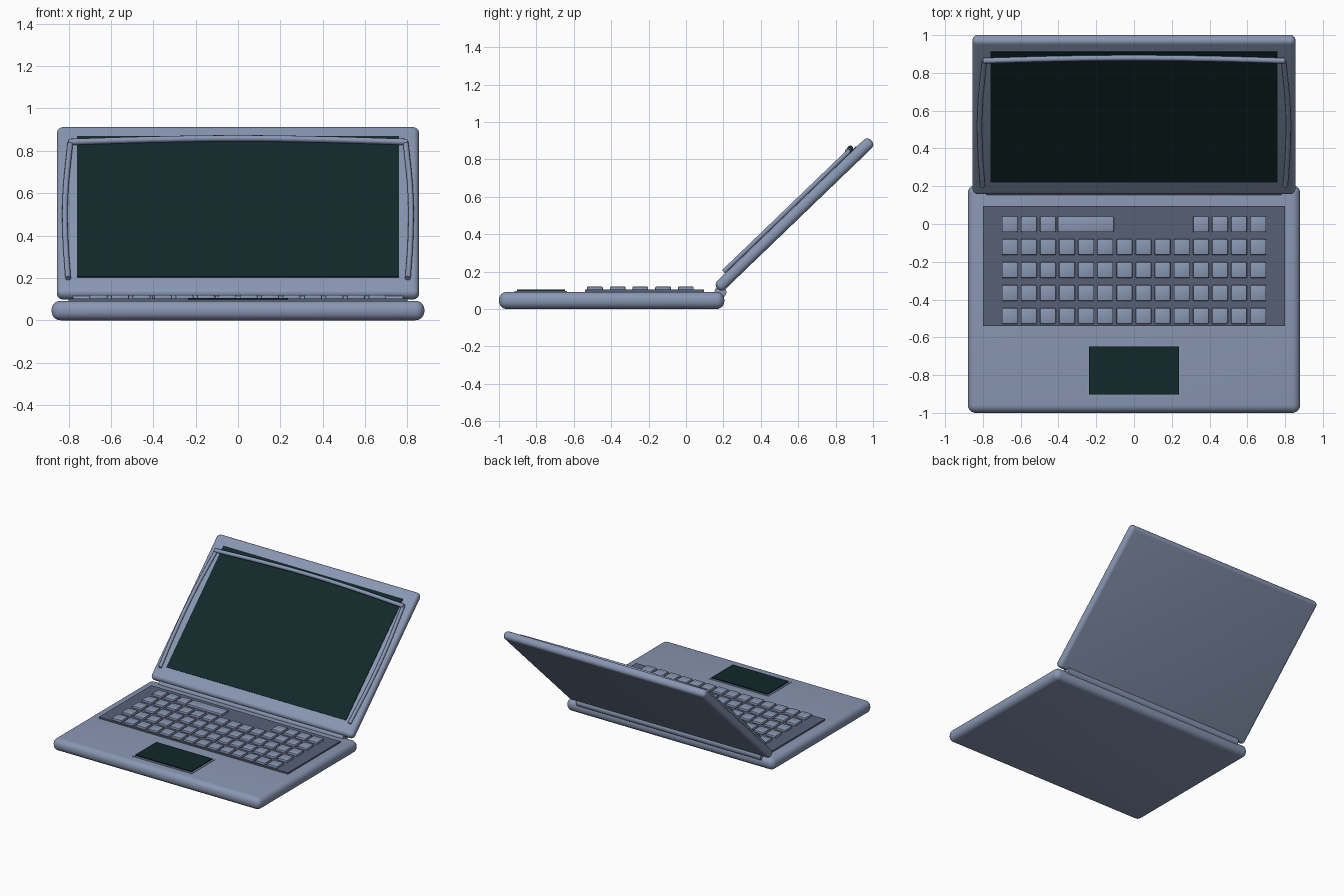
import bpy, math
from mathutils import Matrix, Vector

if "Cube" in bpy.data.objects:
    bpy.data.objects.remove(bpy.data.objects["Cube"])


def material(name, rgb):
    m = bpy.data.materials.new(name)
    m.diffuse_color = (*rgb, 1)
    m.use_nodes = True
    m.node_tree.nodes["Principled BSDF"].inputs["Base Color"].default_value = m.diffuse_color
    return m


BODY = material("blue grey", (0.25, 0.31, 0.45))
DECK = material("dark slate", (0.095, 0.117, 0.18))
GLASS = material("dark teal", (0.006, 0.021, 0.023))


def finish(ob, name, mat, angle=35):
    ob.name = name
    ob.data.materials.clear()
    ob.data.materials.append(mat)
    bpy.ops.object.shade_smooth_by_angle(angle=math.radians(angle))
    return ob


def box(name, lo, hi, mat, bevel=0.0, segments=3):
    """Box between two corners, with optional rounded edges."""
    lo, hi = Vector(lo), Vector(hi)
    bpy.ops.mesh.primitive_cube_add(size=1)
    ob = bpy.context.object
    ob.data.transform(Matrix.Translation((lo + hi) / 2) @ Matrix.Diagonal((*(hi - lo), 1)))
    if bevel:
        mod = ob.modifiers.new("bevel", 'BEVEL')
        mod.width, mod.segments = bevel, segments
        bpy.ops.object.modifier_apply(modifier=mod.name)
    return finish(ob, name, mat)


def tube(name, pts, radius, mat):
    """Smooth round bar through a few points."""
    cu = bpy.data.curves.new(name, 'CURVE')
    cu.dimensions = '3D'
    cu.bevel_depth, cu.bevel_resolution, cu.use_fill_caps = radius, 3, True
    cu.resolution_u = 6
    sp = cu.splines.new('BEZIER')
    sp.bezier_points.add(len(pts) - 1)
    for bp, p in zip(sp.bezier_points, pts):
        bp.co = p
        bp.handle_left_type = bp.handle_right_type = 'AUTO'
    ob = bpy.data.objects.new(name, cu)
    bpy.context.collection.objects.link(ob)
    bpy.ops.object.select_all(action='DESELECT')
    ob.select_set(True)
    bpy.context.view_layer.objects.active = ob
    bpy.ops.object.convert(target='MESH')
    return finish(bpy.context.object, name, mat, 50)


# Base and keyboard deck
box("base", (-0.88, -1.0, 0), (0.88, 0.205, 0.092), BODY, 0.042, 6)
box("keyboard_deck", (-0.80, -0.54, 0.08), (0.80, 0.095, 0.103), DECK)

# Keys: four full rows, and a bottom row with a wide bar
PITCH, HALF = 0.1012, 0.042


def key(name, x0, x1, y):
    box(name, (x0, y - HALF, 0.095), (x1, y + HALF, 0.12), BODY, 0.006, 2)


for row in range(5):
    y = -0.001 - 0.1215 * row
    for col in range(14):
        if row == 0 and 3 <= col <= 9:
            continue
        x = -0.658 + PITCH * col
        key(f"key_{row}_{col}", x - HALF, x + HALF, y)
key("space_bar", -0.405, -0.107, -0.001)

# Touchpad with a thin surround
box("touchpad_surround", (-0.25, -0.917, 0.085), (0.25, -0.637, 0.096), BODY)
box("touchpad", (-0.237, -0.903, 0.096), (0.237, -0.648, 0.104), GLASS)

# Hinge bar
bpy.ops.mesh.primitive_cylinder_add(vertices=24, radius=0.032, depth=1.56,
                                    location=(0, 0.184, 0.09), rotation=(0, math.pi / 2, 0))
finish(bpy.context.object, "hinge", BODY)

# Lid parts, built flat then tilted open
lid = [
    box("lid", (-0.855, -0.571, -0.031), (0.855, 0.571, 0.031), BODY, 0.028, 6),
    box("screen", (-0.76, -0.468, 0.027), (0.76, 0.491, 0.035), GLASS),
    tube("top_trim", [(-0.80, 0.438, 0.046), (-0.40, 0.454, 0.047), (0, 0.461, 0.048),
                      (0.40, 0.454, 0.047), (0.80, 0.438, 0.046)], 0.015, BODY),
]
for side, s in (("left", -1), ("right", 1)):
    lid.append(tube(side + "_trim", [(s * 0.802, -0.485, 0.042), (s * 0.815, -0.2, 0.042),
                                     (s * 0.815, 0.08, 0.042), (s * 0.792, 0.438, 0.042)],
                    0.013, BODY))
tilt = Matrix.Translation((0, 0.58, 0.505)) @ Matrix.Rotation(math.radians(43.9), 4, 'X')
for ob in lid:
    ob.matrix_world = tilt
